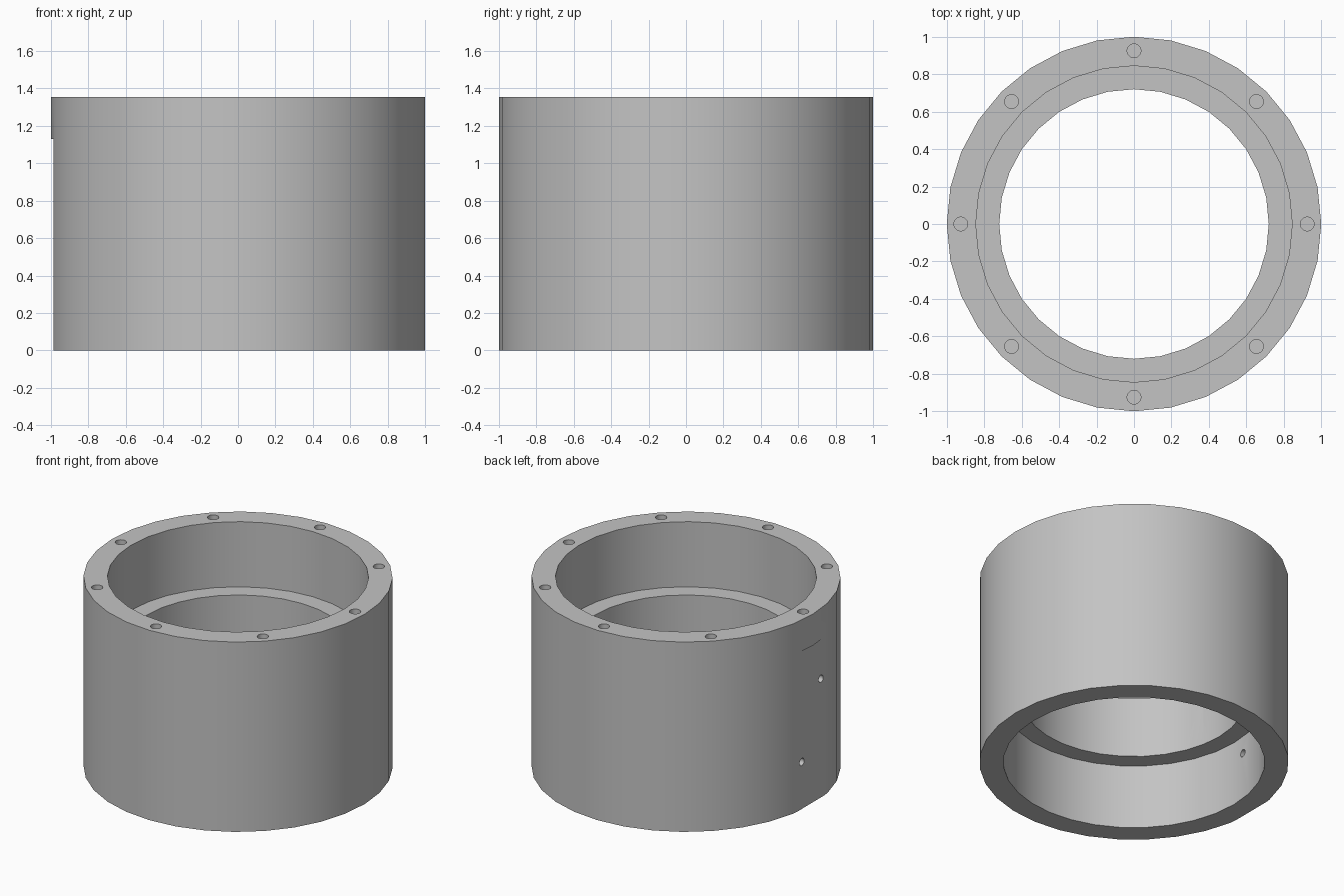
import bpy, bmesh, math
from mathutils import Matrix, Vector

if "Cube" in bpy.data.objects:
    bpy.data.objects.remove(bpy.data.objects["Cube"], do_unlink=True)

HEIGHT, OUTER, BORE, LIP = 1.355, 1.0, 0.845, 0.72
LIP_LOW, LIP_HIGH = 0.46, 0.89
FLAT_X, FLAT_TOP = -0.985, 1.13

grey = bpy.data.materials.new("machined_grey")
grey.use_nodes = True
colour = (0.55, 0.55, 0.55, 1)
grey.diffuse_color = colour
grey.node_tree.nodes["Principled BSDF"].inputs["Base Color"].default_value = colour


def make_object(name, bm):
    bmesh.ops.recalc_face_normals(bm, faces=bm.faces)
    mesh = bpy.data.meshes.new(name)
    bm.to_mesh(mesh)
    bm.free()
    mesh.materials.append(grey)
    obj = bpy.data.objects.new(name, mesh)
    bpy.context.collection.objects.link(obj)
    return obj


def add_drill(bm, centre, radius, depth, rotation=Matrix()):
    bmesh.ops.create_cone(bm, cap_ends=True, segments=20, radius1=radius,
                          radius2=radius, depth=depth,
                          matrix=Matrix.Translation(centre) @ rotation)


# Ring body: lathed section with an inner lip
bm = bmesh.new()
section = [(OUTER, 0), (OUTER, HEIGHT), (BORE, HEIGHT), (BORE, LIP_HIGH),
           (LIP, LIP_HIGH), (LIP, LIP_LOW), (BORE, LIP_LOW), (BORE, 0)]
verts = [bm.verts.new((r, 0, z)) for r, z in section]
edges = [bm.edges.new((v, verts[(i + 1) % len(verts)])) for i, v in enumerate(verts)]
bmesh.ops.spin(bm, geom=verts + edges, cent=(0, 0, 0), axis=(0, 0, 1),
               angle=math.tau, steps=32, use_duplicate=False)
bmesh.ops.remove_doubles(bm, verts=bm.verts, dist=0.0001)
body = make_object("ring_body", bm)

# Shallow flat on one side, below the rim
bm = bmesh.new()
bmesh.ops.create_cube(bm, size=1, matrix=Matrix.Translation(
    (FLAT_X - 0.5, 0, FLAT_TOP - 1)) @ Matrix.Diagonal((1, 1, 2, 1)))
flat_cutter = make_object("flat_cutter", bm)

# Eight blind bolt holes in the rim, two side holes through the flat
bm = bmesh.new()
for i in range(8):
    a = i * math.tau / 8
    add_drill(bm, Vector((0.925 * math.cos(a), 0.925 * math.sin(a), HEIGHT)), 0.037, 0.4)
sideways = Matrix.Rotation(math.pi / 2, 4, "Y")
for y, z in ((-0.115, 0.847), (0.1, 0.335)):
    add_drill(bm, Vector((-0.85, y, z)), 0.026, 0.5, sideways)
hole_cutter = make_object("hole_cutter", bm)

# Cut, then discard the cutters
bpy.ops.object.select_all(action="DESELECT")
body.select_set(True)
bpy.context.view_layer.objects.active = body
for cutter in (flat_cutter, hole_cutter):
    cutter.hide_render = True
    mod = body.modifiers.new(cutter.name, "BOOLEAN")
    mod.operation = "DIFFERENCE"
    mod.solver = "EXACT"
    mod.object = cutter
    bpy.ops.object.modifier_apply(modifier=mod.name)
    bpy.data.objects.remove(cutter, do_unlink=True)

bpy.ops.object.shade_smooth_by_angle(angle=math.radians(30))
